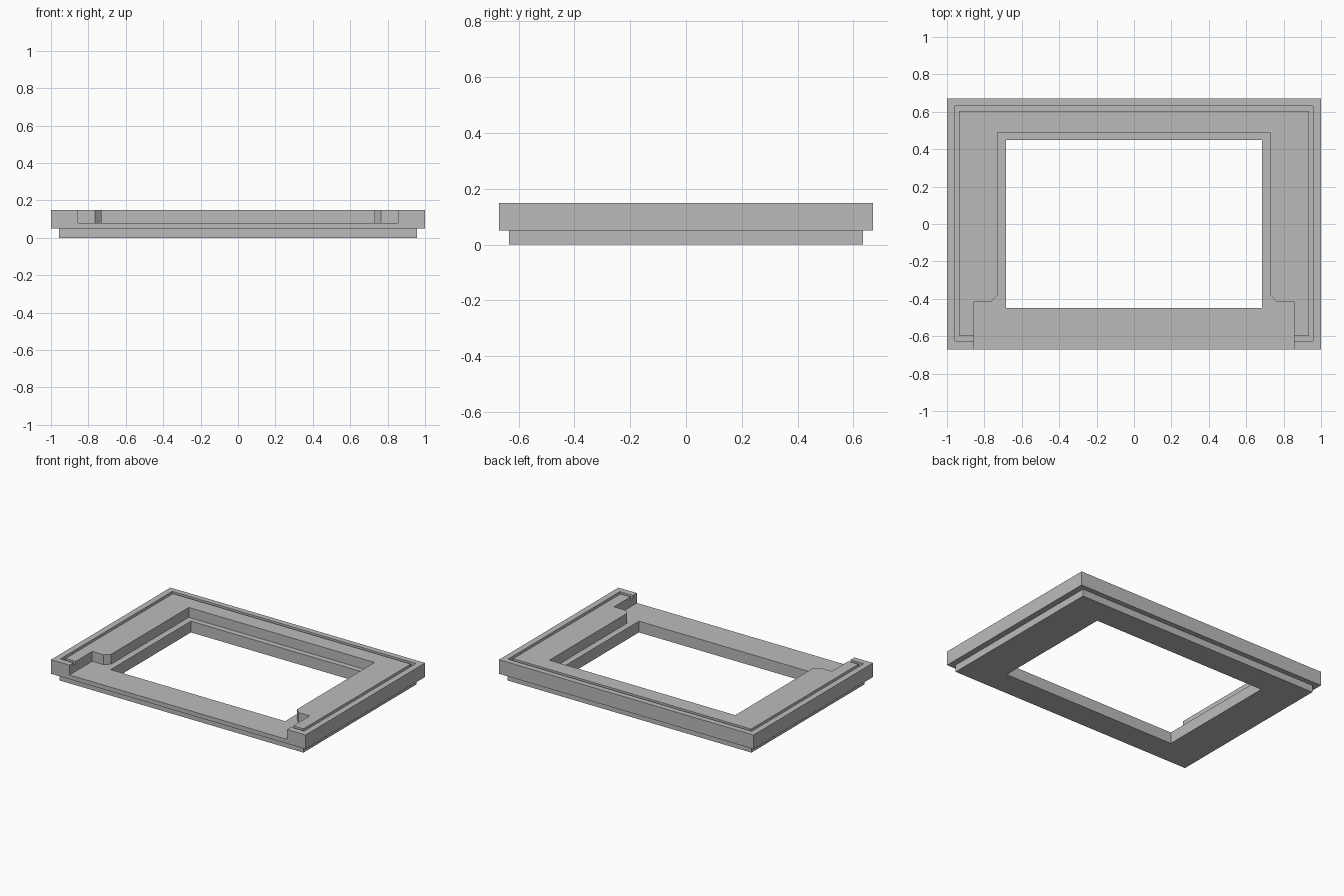
import bpy
import bmesh

cube = bpy.data.objects.get("Cube")
if cube:
    bpy.data.objects.remove(cube, do_unlink=True)

grey = bpy.data.materials.new("plain grey")
grey.use_nodes = True
grey.diffuse_color = (0.5, 0.5, 0.5, 1)
grey.node_tree.nodes["Principled BSDF"].inputs["Base Color"].default_value = (0.5, 0.5, 0.5, 1)


def prism(name, half, z0, z1):
    """Extrude a half outline (x > 0), mirrored across x = 0, from z0 to z1."""
    outline = half + [(-x, y) for x, y in reversed(half)]
    bm = bmesh.new()
    face = bm.faces.new([bm.verts.new((x, y, z0)) for x, y in outline])
    top = bmesh.ops.extrude_face_region(bm, geom=[face])["geom"]
    verts = [v for v in top if isinstance(v, bmesh.types.BMVert)]
    bmesh.ops.translate(bm, verts=verts, vec=(0, 0, z1 - z0))
    bmesh.ops.recalc_face_normals(bm, faces=bm.faces)
    mesh = bpy.data.meshes.new(name)
    bm.to_mesh(mesh)
    bm.free()
    mesh.materials.append(grey)
    obj = bpy.data.objects.new(name, mesh)
    bpy.context.collection.objects.link(obj)
    return obj


def rect(x, y):
    return [(x, y), (x, -y)]


def combine(target, tool, operation):
    mod = target.modifiers.new(tool.name, "BOOLEAN")
    mod.operation = operation
    mod.solver = "EXACT"
    mod.object = tool
    tool.hide_render = True
    bpy.context.view_layer.objects.active = target
    bpy.ops.object.modifier_apply(modifier=mod.name)
    bpy.data.objects.remove(tool, do_unlink=True)


# Wide upper frame standing on a narrower foot
frame = prism("frame", rect(1.0, 0.67), 0.05, 0.15)
foot = prism("foot", rect(0.958, 0.634), 0, 0.07)
combine(frame, foot, "UNION")

# Window through the whole frame
combine(frame, prism("window", rect(0.685, 0.45), -0.1, 0.3), "DIFFERENCE")

# Stepped recess, opening out through the front with chamfered corners
recess = [(0.73, 0.49), (0.73, -0.38), (0.765, -0.415), (0.855, -0.415), (0.855, -0.8)]
combine(frame, prism("recess", recess, 0.08, 0.3), "DIFFERENCE")

# Narrow seal groove around the top, running into the front opening
groove = [(0.957, 0.63), (0.957, -0.625), (0.8, -0.625),
          (0.8, -0.6), (0.935, -0.6), (0.935, 0.605)]
combine(frame, prism("groove", groove, 0.125, 0.3), "DIFFERENCE")
